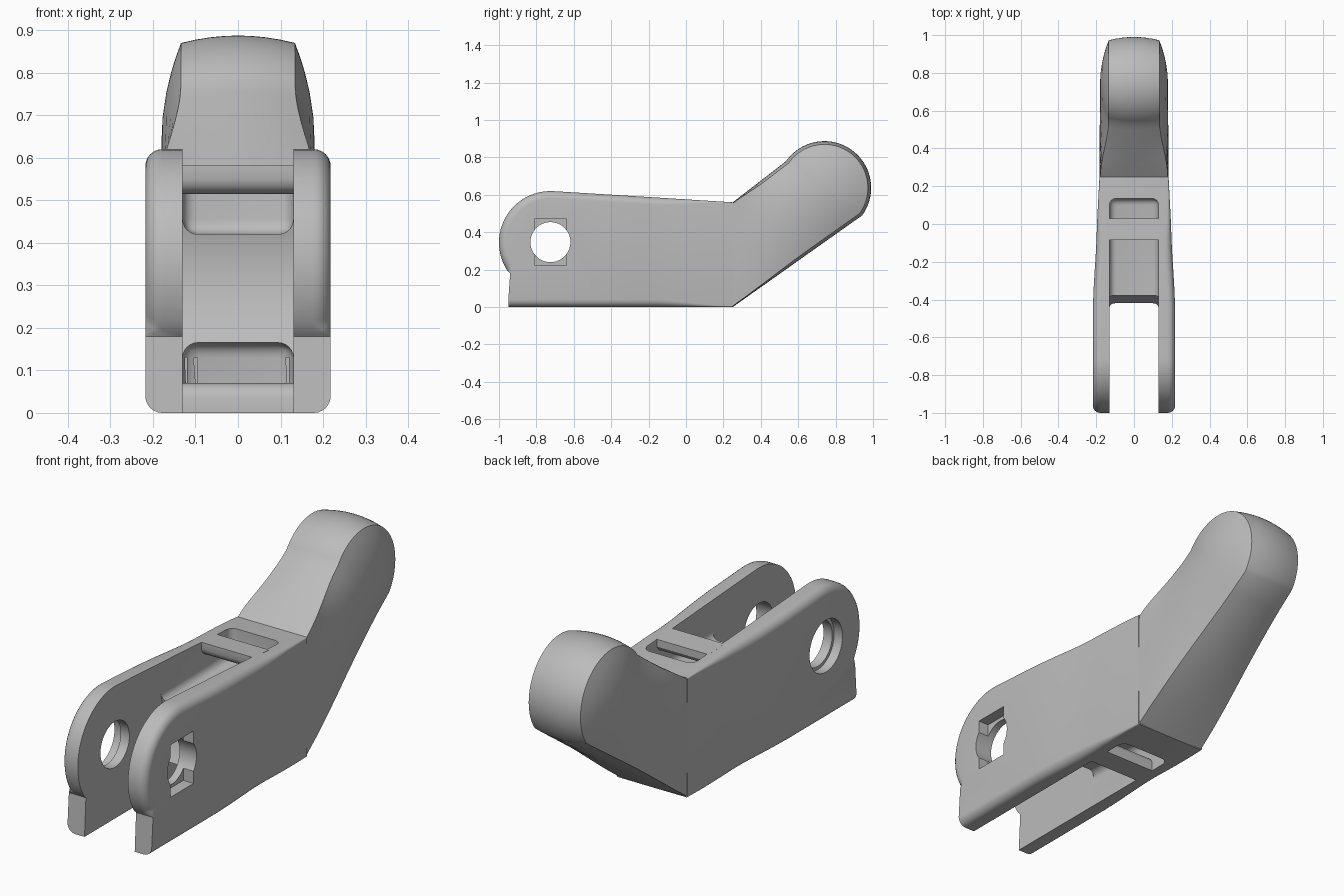
import bpy, bmesh, math
from mathutils import Vector

old = bpy.data.objects.get("Cube")
if old:
    bpy.data.objects.remove(old, do_unlink=True)

grey = bpy.data.materials.new("plain_grey")
grey.use_nodes = True
grey.diffuse_color = (0.5, 0.5, 0.5, 1)
grey.node_tree.nodes["Principled BSDF"].inputs["Base Color"].default_value = (0.5, 0.5, 0.5, 1)


def finish(name, bm):
    bmesh.ops.recalc_face_normals(bm, faces=bm.faces)
    mesh = bpy.data.meshes.new(name)
    bm.to_mesh(mesh)
    bm.free()
    mesh.materials.append(grey)
    ob = bpy.data.objects.new(name, mesh)
    bpy.context.collection.objects.link(ob)
    return ob


def smooth(ob):
    bpy.ops.object.select_all(action="DESELECT")
    ob.select_set(True)
    bpy.context.view_layer.objects.active = ob
    bpy.ops.object.shade_smooth_by_angle(angle=math.radians(32))


def prism(name, profile, x0, x1, round_edges=None, radius=0.04):
    """Extrude a (y, z) profile along x; optionally round chosen edges."""
    bm = bmesh.new()
    face = bm.faces.new([bm.verts.new((x0, y, z)) for y, z in profile])
    out = bmesh.ops.extrude_face_region(bm, geom=[face])
    for v in out["geom"]:
        if isinstance(v, bmesh.types.BMVert):
            v.co.x = x1
    if round_edges:
        edges = [e for e in bm.edges if round_edges(e)]
        bmesh.ops.bevel(bm, geom=edges, offset=radius, segments=6,
                        affect="EDGES", profile=0.5)
    return finish(name, bm)


def box(y0, y1, z0, z1):
    return [(y0, z0), (y1, z0), (y1, z1), (y0, z1)]


def circle(cy, cz, r, n=64):
    return [(cy + r * math.cos(2 * math.pi * i / n),
             cz + r * math.sin(2 * math.pi * i / n)) for i in range(n)]


def cut(ob, cutter):
    cutter.hide_render = True
    mod = ob.modifiers.new("cut", "BOOLEAN")
    mod.operation = "DIFFERENCE"
    mod.solver = "EXACT"
    mod.object = cutter
    bpy.ops.object.select_all(action="DESELECT")
    ob.select_set(True)
    bpy.context.view_layer.objects.active = ob
    bpy.ops.object.modifier_apply(modifier=mod.name)
    bpy.data.objects.remove(cutter, do_unlink=True)


def lerp(a, b, t):
    return a + (b - a) * t


def ramp(v, lo, hi):
    t = min(1, max(0, (v - lo) / (hi - lo)))
    return t * t * (3 - 2 * t)


def skin(bm, columns):
    grid = [[bm.verts.new(p) for p in col] for col in columns]
    for a, b in zip(grid, grid[1:]):
        for j in range(len(a) - 1):
            bm.faces.new((a[j], a[j + 1], b[j + 1], b[j]))
    return grid


# Main body: side outline with rounded rims, narrowing towards the bend
PIVOT = Vector((-0.725, 0.345))
BEND = 0.25
stations = [0.25, 0.17, 0.09, 0, -0.08, -0.16, -0.25, -0.35, -0.45]


def half_width(y):
    if y < 0:
        return lerp(0.218, 0.196, ramp(y, -0.48, 0.02))
    return lerp(0.196, 0.183, y / BEND)


def rim(y):
    return lerp(0.04, 0.006, ramp(y, -0.2, BEND))


outline = [(y, 0, rim(y), 0, 1) for y in stations]
outline += [(-0.95, 0, 0.04, 0, 1), (-0.94, 0.18, 0, 0, 0)]
for i in range(25):
    a = math.radians(lerp(213, 87, i / 24))
    c, s = math.cos(a), math.sin(a)
    outline.append((PIVOT.x + 0.275 * c, PIVOT.y + 0.275 * s, 0.04, -c, -s))
outline += [(y, lerp(0.56, 0.62, (BEND - y) / 0.96), rim(y), 0, -1)
            for y in reversed(stations)]

bm = bmesh.new()
columns = []
for y, z, r, dy, dz in outline:
    half = []
    for j in range(7):
        a = math.pi / 2 * j / 6
        d = r * (1 - math.sin(a))
        half.append((half_width(y) - r + r * math.cos(a), y + dy * d, z + dz * d))
    columns.append(half + [(-x, py, pz) for x, py, pz in reversed(half)])
grid = skin(bm, columns)
n = len(stations) - 1
for row in (0, -1):
    side = [col[row] for col in grid]
    bm.faces.new(side[n:len(side) - n])
    for i in range(n):
        bm.faces.new((side[i], side[i + 1], side[-2 - i], side[-1 - i]))
bm.faces.new(grid[0] + grid[-1][::-1])
bmesh.ops.remove_doubles(bm, verts=bm.verts, dist=0.0002)
body = finish("clevis_body", bm)

# Fork gap with a hollow rounded end
W = 0.13
cut(body, prism("gap_cutter", circle(PIVOT.x, PIVOT.y, 0.355, 96), -W, W))
cut(body, prism("mouth_cutter", box(-1.2, PIVOT.y - 1.0, -0.2, 0.9), -W, W))


# Upper and lower strap channels
def channel_edges(back, level):
    def pick(e):
        a, b = (v.co for v in e.verts)
        on_level = abs(a.z - level) < 1e-4 and abs(b.z - level) < 1e-4
        on_back = abs(a.y - back) < 1e-4 and abs(b.y - back) < 1e-4
        along_x = abs(a.x - b.x) > 0.01
        return (on_level and (on_back or not along_x)) or (on_back and not along_x)
    return pick


cut(body, prism("upper_cutter", box(-1.2, 0.135, 0.42, 0.9), -W, W,
                channel_edges(0.135, 0.42), 0.035))
cut(body, prism("lower_cutter", box(-1.2, 0.08, -0.2, 0.165), -W, W,
                channel_edges(0.08, 0.165), 0.035))

# Pivot bore, stepped on one side, nut pocket on the other
BORE = (PIVOT.x, 0.347)
cut(body, prism("bore_cutter", circle(*BORE, 0.107), -0.3, 0.3))
cut(body, prism("step_cutter", circle(*BORE, 0.122), -0.3, -0.175))
cut(body, prism("nut_cutter", box(-0.81, -0.64, 0.225, 0.47), 0.165, 0.3))
smooth(body)

# Strap bars bridging the fork
top_bar = prism("upper_strap_bar", [(-0.085, 0.581), (-0.085, 0.55), (-0.079, 0.532),
                (-0.066, 0.52), (-0.05, 0.515), (0, 0.515), (0.018, 0.521),
                (0.03, 0.54), (0.03, 0.574)], -0.14, 0.14)
low_bar = prism("lower_strap_bar", [(-0.14, 0), (-0.14, 0.035), (-0.134, 0.053),
                (-0.121, 0.065), (-0.105, 0.07), (-0.06, 0.07), (-0.042, 0.064),
                (-0.03, 0.045), (-0.03, 0)], -0.14, 0.14)
smooth(top_bar)
smooth(low_bar)

# Angled arm with a crowned round head and gently domed sides
HEAD = Vector((0.74, 0.637))
ROOT = Vector((BEND, 0.28))


def on_head(deg):
    a = math.radians(deg)
    return HEAD + 0.25 * Vector((math.cos(a), math.sin(a)))


path = []
steps = [i / 8 for i in range(8)]
for t in steps:
    path.append((t, Vector((BEND, 0)).lerp(on_head(-36), t)))
path += [(1, on_head(lerp(-36, 145, i / 40))) for i in range(41)]
for t in reversed(steps):
    path.append((t, Vector((BEND, 0.56)).lerp(on_head(145), t)))

columns = []
for t, p in path:
    q = ROOT.lerp(HEAD, t)
    crown = 0.02 + 0.05 * ramp(t, 0, 0.6)
    drop = 0.004 + 0.042 * ramp(t, 0, 1)
    wide = lerp(0.183, 0.18, t)
    half = []
    for f in (0, 0.25, 0.5, 0.7, 0.85, 1):
        half.append((wide - drop * f * f, q.lerp(p, f * (1 - crown))))
    edge = wide - drop
    for u in (0.75, 0.5, 0.25):
        half.append((edge * u, q.lerp(p, 1 - crown * u * u)))
    full = half + [(0, p)] + [(-x, v) for x, v in reversed(half)]
    columns.append([(x, v.x, v.y) for x, v in full])
bm = bmesh.new()
skin(bm, columns)
bmesh.ops.remove_doubles(bm, verts=bm.verts, dist=0.0002)
bmesh.ops.holes_fill(bm, edges=[e for e in bm.edges if e.is_boundary], sides=0)
smooth(finish("angled_arm", bm))
